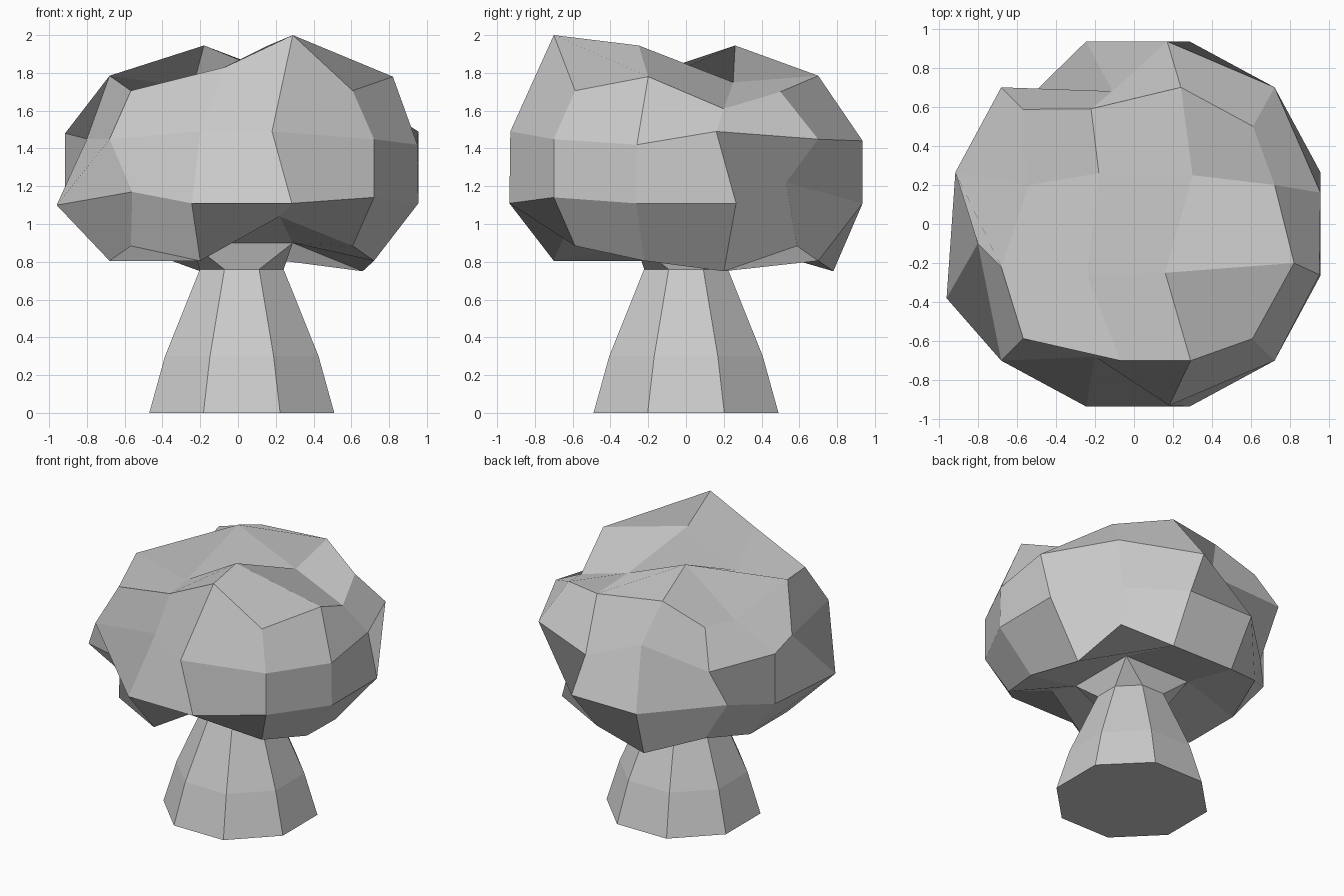
import bpy, bmesh, math

if "Cube" in bpy.data.objects:
    bpy.data.objects.remove(bpy.data.objects["Cube"])

grey = bpy.data.materials.new("plain_grey")
grey.diffuse_color = (0.6, 0.6, 0.6, 1)
grey.use_nodes = True
grey.node_tree.nodes["Principled BSDF"].inputs["Base Color"].default_value = grey.diffuse_color


def finish(bm, name):
    bmesh.ops.recalc_face_normals(bm, faces=bm.faces[:])
    mesh = bpy.data.meshes.new(name)
    bm.to_mesh(mesh)
    bm.free()
    mesh.materials.append(grey)
    obj = bpy.data.objects.new(name, mesh)
    bpy.context.collection.objects.link(obj)
    return obj


# Foliage: rounded 3x3 block, some lattice points pushed in or pulled out
STEPS = (-3, -1, 1, 3)
LUMPS = {
    (3, -1, 1): (.95, -.26, 1.42), (3, 1, 1): (.955, .16, 1.49),
    (3, 1, 3): (.72, .2, 1.61), (1, 3, 1): (.17, .935, 1.44),
    (3, 3, 3): (.61, .5, 1.7), (3, 3, -1): (.55, .53, 1.22),
    (3, 1, -3): (.66, .2, .75), (1, -3, 3): (.29, -.7, 2.0),
    (-1, -3, 3): (-.07, -.7, 1.83), (-1, -3, 1): (-.2, -.68, 1.49),
    (1, -3, 1): (.18, -.93, 1.49), (1, -3, -3): (.22, -.6, 1.04),
    (-3, -3, -1): (-.56, -.58, 1.17), (-3, -1, 1): (-.8, -.1, 1.45),
    (-3, -1, -1): (-.96, -.38, 1.1), (-3, 1, 3): (-.54, .2, 1.61),
    (-3, 3, -1): (-.69, .5, 1.13), (-1, 3, 3): (-.22, .59, 1.81),
    (-1, 3, 1): (-.11, .68, 1.49), (-1, 3, -3): (-.2, .78, .75),
    (1, 1, 3): (.3, .25, 1.75), (-1, -1, 3): (-.24, -.26, 1.72),
    (1, -1, 3): (.16, -.25, 1.945), (-1, 1, 3): (-.18, .26, 1.945),
}


def foliage_point(key):
    if key in LUMPS:
        return LUMPS[key]
    i, j, k = key
    if key == (3, -1, 3):
        return (.82, -.2, 1.78)
    if k == -3 and abs(i) == abs(j) == 1:      # opening above the trunk
        return (.02 + .27 * i, .265 * j, .9)
    outer = sum(abs(c) == 3 for c in key)
    far, near = {1: (.935, .265), 2: (.70, .22), 3: (.587, 0)}[outer]
    x, y, z = (math.copysign(far if abs(c) == 3 else near, c) for c in key)
    return (x + .02, y, 1.295 + .7 * z)


bm = bmesh.new()
verts = {}
for i in STEPS:
    for j in STEPS:
        for k in STEPS:
            if 3 in (abs(i), abs(j), abs(k)):
                verts[i, j, k] = bm.verts.new(foliage_point((i, j, k)))
for axis in range(3):
    for side in (-3, 3):
        for a in STEPS[:3]:
            for b in STEPS[:3]:
                if (axis, side, a, b) == (2, -3, -1, -1):
                    continue                   # left open for the trunk
                quad = []
                for u, v in ((a, b), (a + 2, b), (a + 2, b + 2), (a, b + 2)):
                    key = [u, v]
                    key.insert(axis, side)
                    quad.append(verts[tuple(key)])
                if side < 0:                   # fold along the other diagonal
                    quad = quad[1:] + quad[:1]
                bm.faces.new(quad)
foliage = finish(bm, "foliage")

# Trunk: eight-sided, flared at the ground, collar opening to a square on top
bm = bmesh.new()
rings = []
for z, r in ((0, .53), (.3, .44), (.76, .24)):
    ring = []
    for n in range(8):
        t = math.radians(22.5 + 45 * n)
        ring.append(bm.verts.new((.02 + r * math.cos(t), r * math.sin(t), z)))
    rings.append(ring)
for low, high in zip(rings, rings[1:]):
    for n in range(8):
        m = (n + 1) % 8
        bm.faces.new((low[n], low[m], high[m], high[n]))
top = rings[-1]
corners = [bm.verts.new(foliage_point((i, j, -3)))
           for i, j in ((1, 1), (-1, 1), (-1, -1), (1, -1))]
for n in range(4):
    a, b, c = top[2 * n], top[2 * n + 1], top[(2 * n + 2) % 8]
    bm.faces.new((a, b, corners[n]))
    bm.faces.new((b, c, corners[(n + 1) % 4], corners[n]))
bm.faces.new(rings[0])
finish(bm, "trunk")
